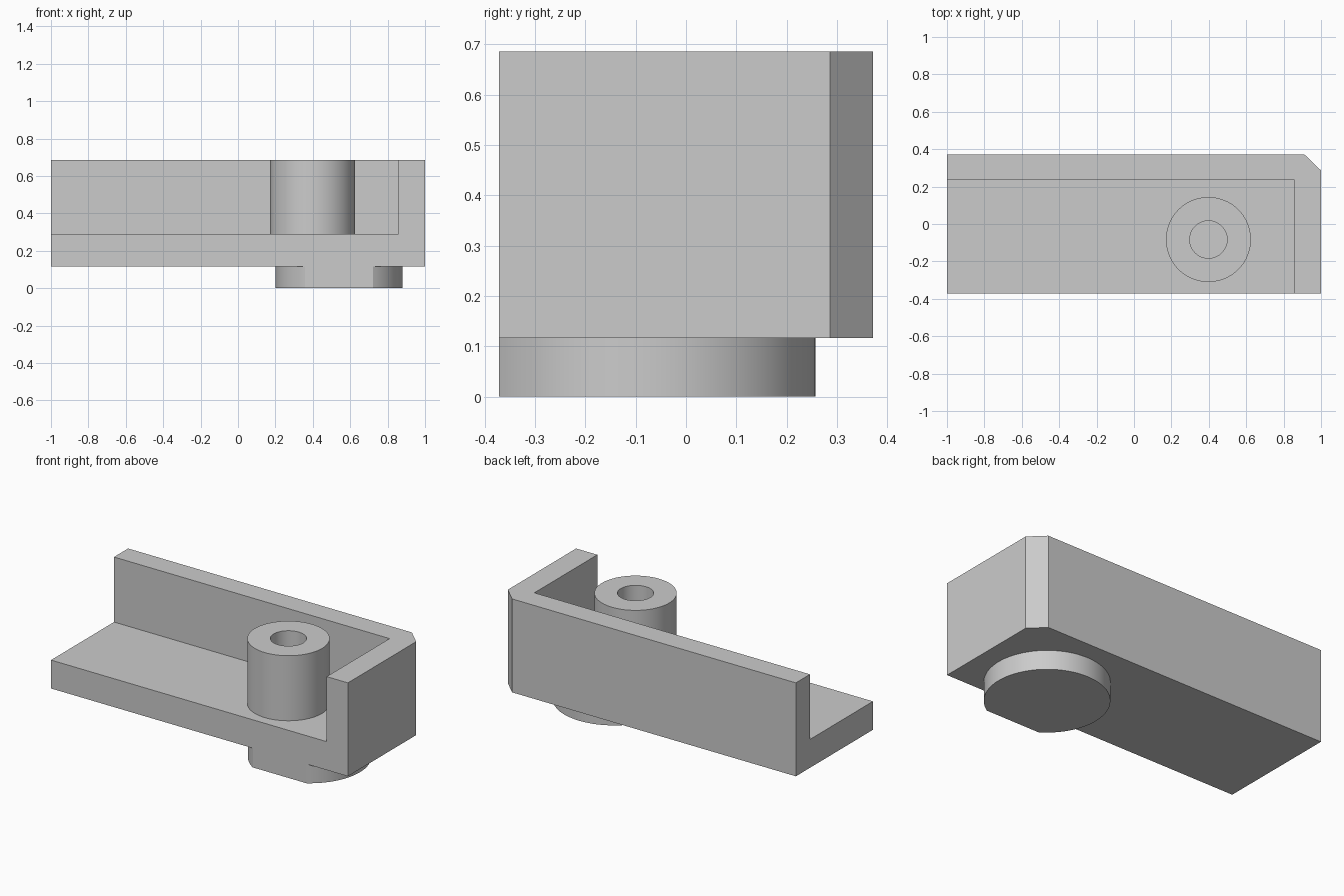
import bpy, bmesh, math

cube = bpy.data.objects.get("Cube")
if cube:
    bpy.data.objects.remove(cube, do_unlink=True)

FRONT, BACK = -0.371, 0.371
BASE, FLOOR, TOP = 0.117, 0.29, 0.686

grey = bpy.data.materials.new("light_grey")
grey.use_nodes = True
grey.diffuse_color = (0.6, 0.6, 0.6, 1)
grey.node_tree.nodes["Principled BSDF"].inputs["Base Color"].default_value = (0.6, 0.6, 0.6, 1)


def prism(name, outline, z0, z1):
    """Extrude a counter-clockwise outline from z0 to z1."""
    bm = bmesh.new()
    face = bm.faces.new([bm.verts.new((x, y, z0)) for x, y in outline])
    ext = bmesh.ops.extrude_face_region(bm, geom=[face], use_keep_orig=True)
    verts = [v for v in ext["geom"] if isinstance(v, bmesh.types.BMVert)]
    bmesh.ops.translate(bm, verts=verts, vec=(0, 0, z1 - z0))
    bmesh.ops.recalc_face_normals(bm, faces=bm.faces[:])
    mesh = bpy.data.meshes.new(name)
    bm.to_mesh(mesh)
    bm.free()
    mesh.materials.append(grey)
    obj = bpy.data.objects.new(name, mesh)
    bpy.context.collection.objects.link(obj)
    return obj


def rect(x0, x1, y0, y1):
    return [(x0, y0), (x1, y0), (x1, y1), (x0, y1)]


def arc(cx, cy, r, start=0.0, end=math.tau, n=96):
    steps = n if end - start >= math.tau else n - 1
    return [(cx + r * math.cos(start + (end - start) * i / steps),
             cy + r * math.sin(start + (end - start) * i / steps)) for i in range(n)]


def combine(target, tool, operation):
    """Apply a boolean and discard the tool."""
    bpy.ops.object.select_all(action="DESELECT")
    bpy.context.view_layer.objects.active = target
    target.select_set(True)
    mod = target.modifiers.new(operation.lower(), "BOOLEAN")
    mod.operation, mod.solver, mod.object = operation, "EXACT", tool
    bpy.ops.object.modifier_apply(modifier=mod.name)
    bpy.data.objects.remove(tool, do_unlink=True)


def finish(obj):
    """Merge coplanar faces and smooth the round walls."""
    bm = bmesh.new()
    bm.from_mesh(obj.data)
    bmesh.ops.remove_doubles(bm, verts=bm.verts[:], dist=1e-5)
    bmesh.ops.dissolve_limit(bm, angle_limit=math.radians(0.3),
                             verts=bm.verts[:], edges=bm.edges[:])
    bm.to_mesh(obj.data)
    bm.free()
    bpy.ops.object.select_all(action="DESELECT")
    bpy.context.view_layer.objects.active = obj
    obj.select_set(True)
    bpy.ops.object.shade_smooth_by_angle(angle=math.radians(25))


# Chamfered block hollowed into a floor with back and side walls
body = prism("bracket_body", [(-1, FRONT), (1, FRONT), (1, 0.286), (0.912, BACK), (-1, BACK)],
             BASE, TOP)
combine(body, prism("pocket_cutter", rect(-1.2, 0.857, -0.6, 0.235), FLOOR, TOP + 0.2),
        "DIFFERENCE")

# Round foot underneath, trimmed flush with the front
foot_x, foot_y, foot_r = 0.54, -0.083, 0.34
trim = math.asin((FRONT - foot_y) / foot_r)
foot = prism("foot", arc(foot_x, foot_y, foot_r, trim, math.pi - trim), 0, 0.2)
combine(body, foot, "UNION")
finish(body)

# Hollow round post standing on the floor
post = prism("post", arc(0.398, -0.083, 0.227), FLOOR, TOP)
combine(post, prism("bore_cutter", arc(0.398, -0.083, 0.1, n=64), FLOOR - 0.1, TOP + 0.1),
        "DIFFERENCE")
finish(post)
